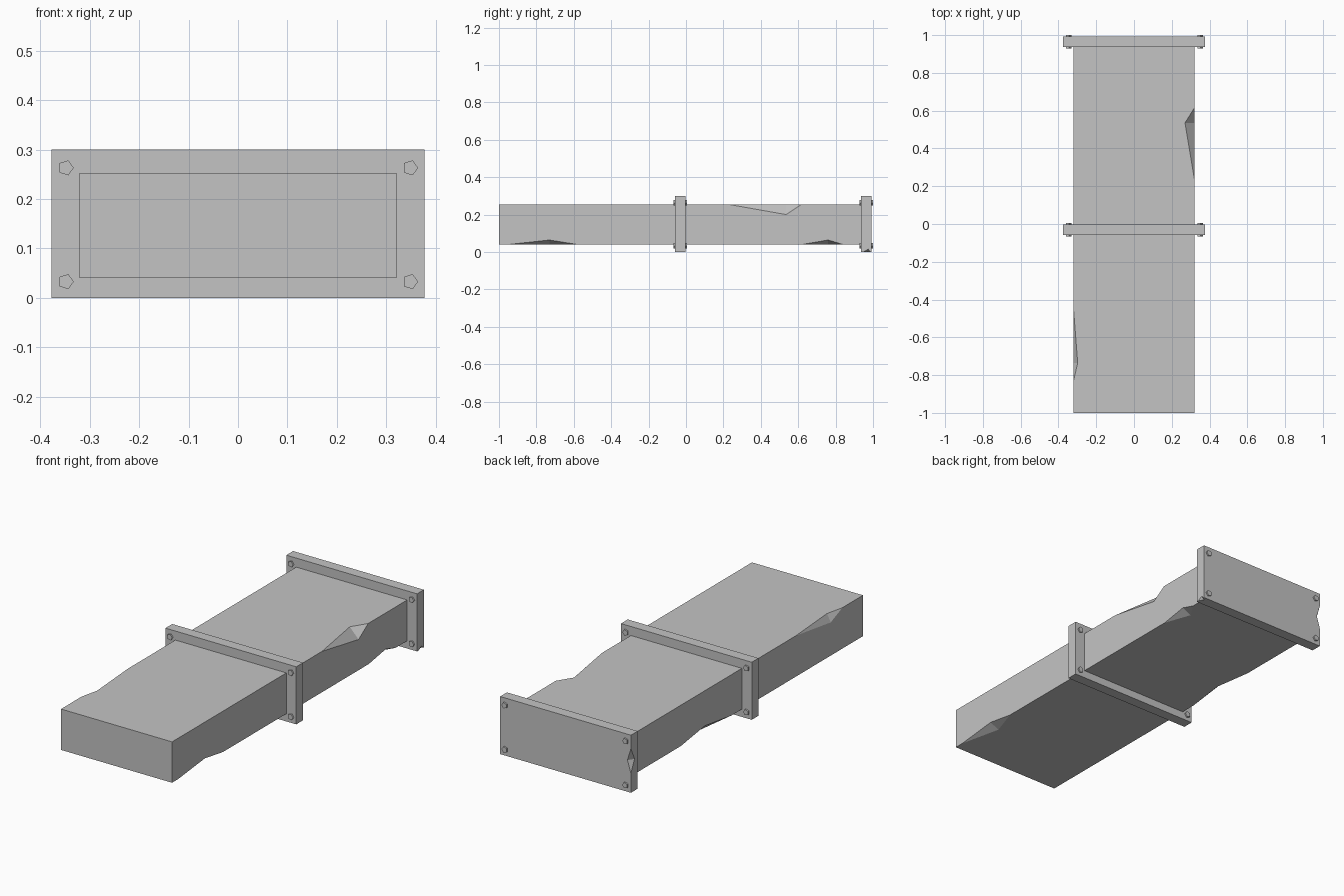
import bpy, bmesh, math
from mathutils import Vector, Matrix

if "Cube" in bpy.data.objects:
    bpy.data.objects.remove(bpy.data.objects["Cube"], do_unlink=True)

GREY = (0.55, 0.55, 0.55, 1)
metal = bpy.data.materials.new("grey_metal")
metal.use_nodes = True
metal.diffuse_color = GREY
metal.node_tree.nodes["Principled BSDF"].inputs["Base Color"].default_value = GREY


def finish(name, bm):
    mesh = bpy.data.meshes.new(name)
    bm.to_mesh(mesh)
    bm.free()
    mesh.materials.append(metal)
    obj = bpy.data.objects.new(name, mesh)
    bpy.context.collection.objects.link(obj)
    return obj


def box(name, lo, hi):
    lo, hi = Vector(lo), Vector(hi)
    bm = bmesh.new()
    size = Matrix.Diagonal((*(hi - lo), 1))
    bmesh.ops.create_cube(bm, size=1, matrix=Matrix.Translation((lo + hi) / 2) @ size)
    return finish(name, bm)


def add_dent(bm, a, b, p, q):
    """Wedge cut between edge points a and b, creased from p to q on the two faces."""
    a, b, p, q = map(Vector, (a, b, p, q))
    mid = (p + q) / 2
    grown = (a + (a - mid) / 2, b + (b - mid) / 2, p + (p - q) / 2, q + (q - p) / 2)
    verts = [bm.verts.new(co) for co in grown]
    bmesh.ops.convex_hull(bm, input=verts)
    bmesh.ops.recalc_face_normals(bm, faces=bm.faces)


def cut(obj, bm):
    cutter = finish("dent_cutter", bm)
    cutter.hide_render = True
    mod = obj.modifiers.new("dents", "BOOLEAN")
    mod.operation, mod.solver, mod.object = "DIFFERENCE", "EXACT", cutter
    bpy.context.view_layer.objects.active = obj
    bpy.ops.object.modifier_apply(modifier=mod.name)
    bpy.data.objects.remove(cutter, do_unlink=True)


def long_dent(bm, x, z, y0, y1, crease, dx, dz):
    """Dent in an edge running along y; dx and dz point into the solid."""
    add_dent(bm, (x, y0, z), (x, y1, z), (x + dx, crease, z), (x, crease, z + dz))


# Duct body with dented long edges
W, LOW, HIGH = 0.32, 0.04, 0.253
duct = box("duct_body", (-W, -1, LOW), (W, 0.95, HIGH))
dents = bmesh.new()
long_dent(dents, W, HIGH, 0.235, 0.615, 0.535, -0.05, -0.053)
long_dent(dents, -W, HIGH, -0.83, -0.45, -0.735, 0.022, -0.04)
long_dent(dents, W, LOW, -0.95, -0.58, -0.73, -0.05, 0.024)
long_dent(dents, W, LOW, 0.62, 0.84, 0.76, -0.05, 0.024)
long_dent(dents, -W, LOW, 0.08, 0.5, 0.3, 0.03, 0.03)
cut(duct, dents)

# Flanges with five-sided bolts through each corner
FX, TOP, HALF = 0.377, 0.3, 0.028
for name, y in (("middle", -0.031), ("back", 0.964)):
    flange = box(name + "_flange", (-FX, y - HALF, 0), (FX, y + HALF, TOP))
    if name == "back":
        dents = bmesh.new()
        edge = y + HALF
        add_dent(dents, (-FX, edge, 0.1), (-FX, edge, 0.23),
                 (-FX + 0.02, edge, 0.165), (-FX, edge - 0.03, 0.165))
        long_dent(dents, FX, 0, y - 0.015, y + 0.024, y + 0.01, -0.015, 0.015)
        cut(flange, dents)
    bm = bmesh.new()
    for x in (-0.348, 0.348):
        for z in (0.033, 0.263):
            place = Matrix.Translation((x, y, z)) @ Matrix.Rotation(math.pi / 2, 4, "X")
            ring = bmesh.ops.create_cone(bm, cap_ends=True, segments=5, radius1=0.016,
                                         radius2=0.016, depth=0.072)["verts"]
            point = max(ring, key=lambda v: v.co.length).co
            turn = Matrix.Rotation(-math.atan2(point.y, point.x), 4, "Z")
            bmesh.ops.transform(bm, matrix=place @ turn, verts=ring)
    finish(name + "_flange_bolts", bm)
